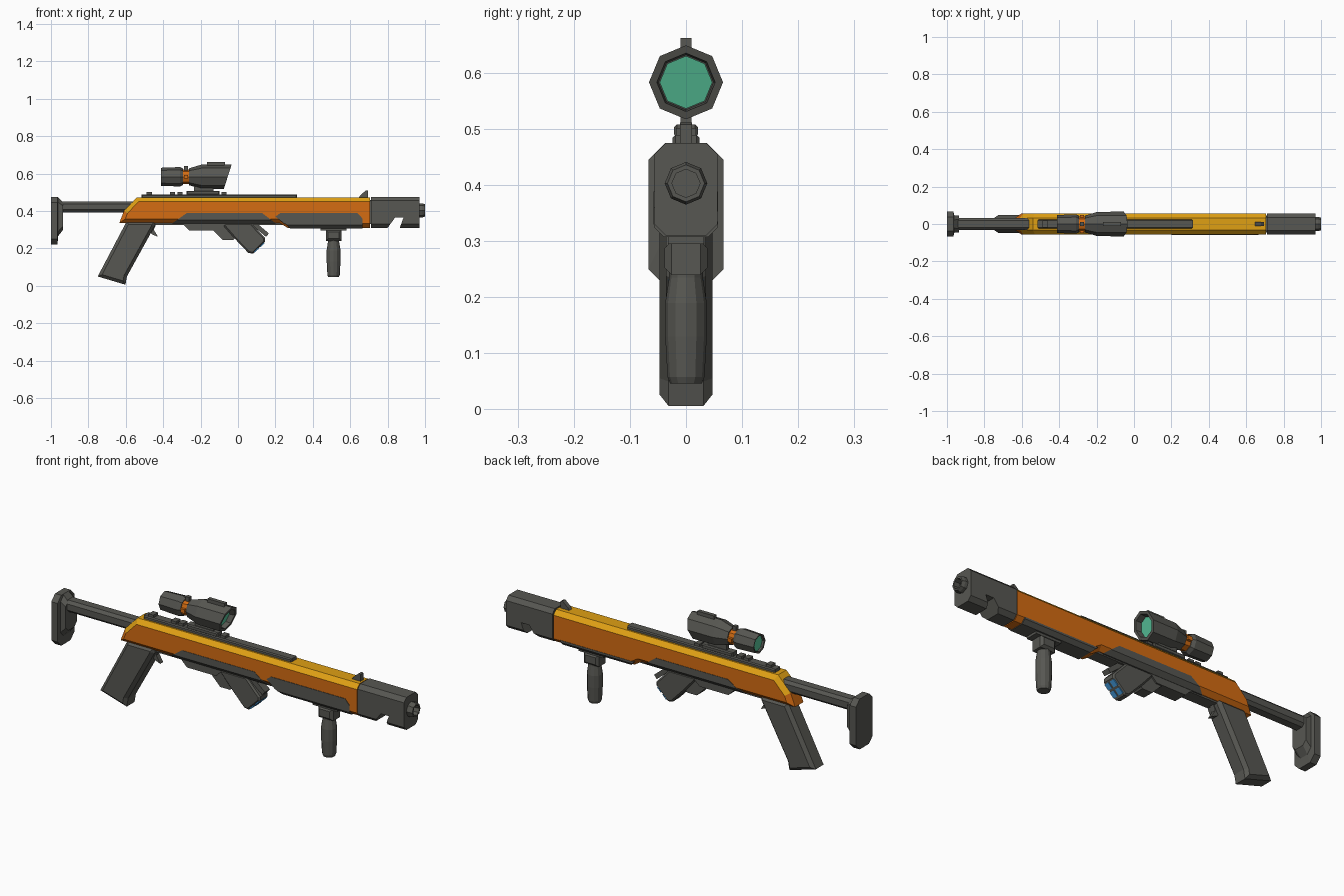
import bpy, bmesh, math
from mathutils import Vector


def material(name, r, g, b):
    m = bpy.data.materials.new(name)
    m.diffuse_color = (r, g, b, 1)
    return m


GREY = material("dark_grey", 0.095, 0.095, 0.084)
ORANGE = material("orange", 0.66, 0.15, 0.006)
YELLOW = material("yellow", 0.74, 0.35, 0.007)
GREEN = material("lens_green", 0.098, 0.56, 0.33)
BLUE = material("blue", 0.053, 0.30, 0.66)


def finish(name, bm, *mats, rule=None):
    bmesh.ops.recalc_face_normals(bm, faces=bm.faces)
    bm.normal_update()
    if rule:
        for f in bm.faces:
            f.material_index = rule(f)
    me = bpy.data.meshes.new(name)
    bm.to_mesh(me)
    bm.free()
    for m in mats:
        me.materials.append(m)
    ob = bpy.data.objects.new(name, me)
    bpy.context.collection.objects.link(ob)
    return ob


def prism(name, pts, y0, y1, *mats, bevel=0, where=lambda c: True, rule=None):
    """Side profile (x, z) extruded from y0 to y1, with chamfered side rims."""
    bm = bmesh.new()
    a = [bm.verts.new((x, y0, z)) for x, z in pts]
    b = [bm.verts.new((x, y1, z)) for x, z in pts]
    bm.faces.new(a)
    bm.faces.new(b)
    n = len(pts)
    for i in range(n):
        j = (i + 1) % n
        bm.faces.new((a[i], a[j], b[j], b[i]))
    bmesh.ops.recalc_face_normals(bm, faces=bm.faces)
    if bevel:
        rims = [e for e in bm.edges if abs(e.verts[0].co.y - e.verts[1].co.y) < 1e-6
                and where((e.verts[0].co + e.verts[1].co) / 2)]
        bmesh.ops.bevel(bm, geom=rims, offset=bevel, segments=1, affect='EDGES', profile=0.5)
    return finish(name, bm, *mats, rule=rule)


def box(name, x0, x1, h, z0, z1, mat, bevel=0):
    return prism(name, [(x0, z0), (x1, z0), (x1, z1), (x0, z1)], -h, h, mat, bevel=bevel)


def loft(name, rings, mat):
    bm = bmesh.new()
    rows = [[bm.verts.new(p) for p in r] for r in rings]
    n = len(rows[0])
    for a, b in zip(rows, rows[1:]):
        for i in range(n):
            j = (i + 1) % n
            bm.faces.new((a[i], a[j], b[j], b[i]))
    bm.faces.new(rows[0])
    bm.faces.new(rows[-1])
    return finish(name, bm, mat)


def tube(name, rings, cz, mat, n=8):
    """Rings (x, radius, slant) around a lengthwise axis at height cz."""
    out = []
    for x, r, k in rings:
        angs = [2 * math.pi * i / n for i in range(n)]
        out.append([(x + k * r * math.sin(t), r * math.cos(t), cz + r * math.sin(t)) for t in angs])
    return loft(name, out, mat)


def octo(x, z0, z1, w, c):
    """Chamfered rectangle across the gun at x."""
    return [(x, w, z0 + c), (x, w, z1 - c), (x, w - c, z1), (x, c - w, z1),
            (x, -w, z1 - c), (x, -w, z0 + c), (x, c - w, z0), (x, w - c, z0)]


# Body shell: orange sides, yellow upward faces
prism("body_shell", [(-0.635, 0.335), (-0.61, 0.40), (-0.54, 0.473), (0.705, 0.473),
                     (0.705, 0.31), (0.265, 0.31), (0.225, 0.335)],
      -0.055, 0.055, ORANGE, YELLOW, bevel=0.022, where=lambda c: c.x < 0.70,
      rule=lambda f: int(f.normal.z > 0.42))

# Dark inserts on the body
low = lambda c: c.z < 0.336
prism("rear_panel", [(-0.355, 0.332), (-0.275, 0.388), (0.13, 0.388), (0.205, 0.332)],
      -0.057, 0.057, GREY, bevel=0.021, where=low)
prism("lower_handguard", [(0.28, 0.307), (0.25, 0.335), (0.665, 0.335), (0.665, 0.307)],
      -0.057, 0.057, GREY, bevel=0.018, where=lambda c: c.z < 0.31)
prism("front_side_panel", [(0.25, 0.33), (0.20, 0.37), (0.225, 0.388), (0.64, 0.388),
                           (0.665, 0.36), (0.665, 0.33)], -0.0575, -0.04, GREY)
box("underside_strip", -0.57, 0.24, 0.03, 0.326, 0.34, GREY)

# Muzzle block with angled notch, and barrel tip
prism("muzzle_block", [(0.71, 0.475), (0.97, 0.475), (0.97, 0.31), (0.865, 0.31), (0.885, 0.365),
                       (0.84, 0.365), (0.80, 0.31), (0.71, 0.31)],
      -0.056, 0.056, GREY, bevel=0.02,
      where=lambda c: c.z > 0.47 or c.z < 0.312)
box("muzzle_seam", 0.70, 0.715, 0.045, 0.33, 0.46, GREY)
tube("barrel_tip", [(0.96, 0.038, 0), (0.985, 0.038, 0), (1.0, 0.033, 0), (1.0, 0.025, 0),
                    (0.965, 0.025, 0)], 0.403, GREY)

# Stock
loft("stock_tube", [octo(-0.95, 0.393, 0.452, 0.033, 0.014),
                    octo(-0.55, 0.393, 0.452, 0.033, 0.014)], GREY)
loft("butt_pad", [octo(-1.0, 0.22, 0.475, 0.067, 0.03), octo(-0.965, 0.22, 0.475, 0.067, 0.03),
                  octo(-0.962, 0.265, 0.472, 0.047, 0.025),
                  octo(-0.935, 0.30, 0.447, 0.045, 0.02)], GREY)

# Rear grip and trigger
prism("rear_grip", [(-0.595, 0.345), (-0.75, 0.05), (-0.602, 0.006), (-0.594, 0.05),
                    (-0.445, 0.32), (-0.445, 0.345)], -0.047, 0.047, GREY, bevel=0.016)
prism("trigger", [(-0.485, 0.335), (-0.435, 0.335), (-0.45, 0.30), (-0.428, 0.262),
                  (-0.46, 0.275), (-0.485, 0.30)], -0.012, 0.012, GREY)

# Magazine well and tilted magazine with blue end strips
prism("well_guard", [(-0.30, 0.335), (-0.262, 0.297), (-0.10, 0.297), (-0.06, 0.335)],
      -0.035, 0.035, GREY)
prism("magazine_well", [(-0.17, 0.335), (-0.08, 0.244), (-0.025, 0.244), (0.0, 0.27),
                        (0.0, 0.335)], -0.028, 0.028, GREY)
prism("magazine", [(-0.09, 0.335), (-0.02, 0.255), (0.055, 0.176), (0.08, 0.172),
                   (0.145, 0.235), (0.145, 0.255), (0.07, 0.335)], -0.036, 0.036, GREY, bevel=0.008)
prism("magazine_front_rib", [(0.06, 0.335), (0.15, 0.262), (0.165, 0.28), (0.10, 0.335)],
      -0.02, 0.02, GREY)
for i, y in enumerate((-0.031, 0.005)):
    for k, t in enumerate((0.12, 0.58)):
        p = Vector((0.08, 0.172)).lerp(Vector((0.145, 0.235)), t)
        q = p + Vector((0.022, 0.0213))
        d = Vector((0.004, -0.004))
        prism(f"charge_strip_{i}_{k}", [p - d, q - d, q + d / 2, p + d / 2], y, y + 0.026, BLUE)

# Front grip
box("front_grip_mount", 0.44, 0.58, 0.032, 0.295, 0.315, GREY)
box("front_grip_collar", 0.47, 0.553, 0.038, 0.24, 0.30, GREY, bevel=0.012)
rings = []
for z, r in ((0.046, 0.028), (0.058, 0.033), (0.13, 0.037), (0.19, 0.037), (0.235, 0.030), (0.25, 0.030)):
    rings.append([(0.511 + r * math.cos(math.pi * i / 6), r * math.sin(math.pi * i / 6), z)
                  for i in range(12)])
loft("front_grip", rings, GREY)

# Top rail, teeth, sights
box("top_rail", -0.515, 0.315, 0.024, 0.465, 0.489, GREY, bevel=0.005)
for i, x in enumerate((-0.475, -0.35, -0.31, -0.075)):
    box(f"rail_tooth_{i}", x - 0.014, x + 0.014, 0.018, 0.48, 0.502, GREY)
prism("front_sight", [(0.645, 0.47), (0.655, 0.485), (0.685, 0.511), (0.695, 0.508), (0.695, 0.47)],
      -0.011, 0.011, GREY)

# Scope
box("scope_base", -0.275, -0.10, 0.021, 0.485, 0.508, GREY, bevel=0.005)
box("scope_neck", -0.235, -0.13, 0.010, 0.50, 0.54, GREY)
CZ = 0.583
tube("scope_eyepiece", [(-0.385, 0.038, 0), (-0.41, 0.040, 0), (-0.412, 0.048, 0), (-0.31, 0.052, 0),
                        (-0.293, 0.043, 0)], CZ, GREY)
tube("scope_ring", [(-0.30, 0.039, 0), (-0.258, 0.039, 0)], CZ, ORANGE)
tube("scope_hood", [(-0.262, 0.045, 0), (-0.245, 0.050, 0), (-0.195, 0.065, 0), (-0.055, 0.066, 0.32),
                    (-0.055, 0.052, 0.32), (-0.085, 0.049, 0.32)], CZ, GREY)
tube("front_lens", [(-0.086, 0.047, 0.32), (-0.081, 0.047, 0.32)], CZ, GREEN)
tube("rear_lens", [(-0.40, 0.039, 0), (-0.394, 0.039, 0)], CZ, GREEN)
box("scope_top_block", -0.165, -0.07, 0.010, 0.635, 0.662, GREY)
box("scope_top_knob", -0.288, -0.268, 0.010, 0.61, 0.64, GREY)
for s, side in ((-1, "left"), (1, "right")):
    prism(f"scope_{side}_knob", [(-0.29, 0.573), (-0.266, 0.573), (-0.266, 0.593), (-0.29, 0.593)],
          s * 0.03, s * 0.048, ORANGE)
